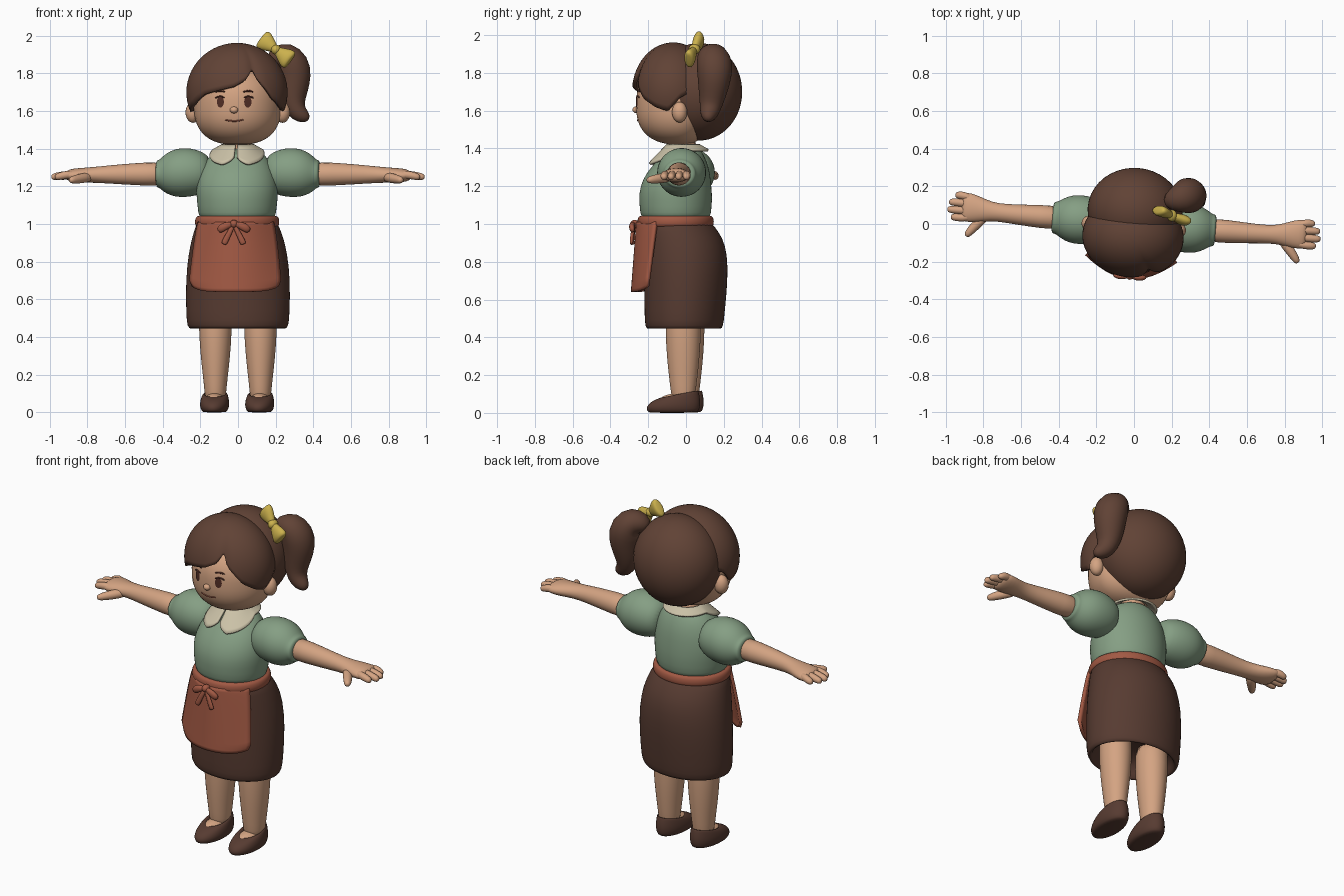
import bpy, bmesh, math
from mathutils import Vector, Matrix

YAW = Matrix.Rotation(math.radians(-4.6), 4, 'Z')   # whole figure is turned slightly


def mat(name, r, g, b):
    m = bpy.data.materials.new(name)
    m.diffuse_color = (r, g, b, 1)
    return m


HAIR = mat("hair brown", .118, .055, .036)
SKIRT = mat("skirt brown", .095, .044, .031)
SKIN = mat("skin", .66, .37, .225)
GREEN = mat("sage green", .235, .345, .23)
RUST = mat("terracotta", .36, .1, .057)
CREAM = mat("cream", .6, .54, .39)
YELLOW = mat("ribbon yellow", .6, .44, .075)
DARK = mat("eye brown", .08, .026, .018)
LIP = mat("lip brown", .33, .1, .06)


def finish(name, bm, material, subsurf=0, thick=0):
    bmesh.ops.recalc_face_normals(bm, faces=bm.faces)
    me = bpy.data.meshes.new(name)
    for f in bm.faces:
        f.smooth = True
    bm.to_mesh(me)
    bm.free()
    me.transform(YAW)
    me.materials.append(material)
    ob = bpy.data.objects.new(name, me)
    bpy.context.collection.objects.link(ob)
    if thick:
        md = ob.modifiers.new("thickness", 'SOLIDIFY')
        md.thickness, md.offset = thick, 0
    if subsurf:
        md = ob.modifiers.new("smooth", 'SUBSURF')
        md.levels = md.render_levels = subsurf
    return ob


def tube(name, pts, material, axis=None, flat=(0, 1, 0), n=20, shape=None):
    """Loft of ellipses (x, y, z, ra, rb); rb lies along 'flat'."""
    bm = bmesh.new()
    P = [Vector(p[:3]) for p in pts]
    rings = []
    for i, p in enumerate(pts):
        t = Vector(axis) if axis else (P[min(i + 1, len(P) - 1)] - P[max(i - 1, 0)]).normalized()
        a = t.cross(Vector(flat)).normalized()
        b = a.cross(t).normalized()
        ring = []
        for k in range(n):
            w = math.tau * k / n
            v = P[i] + a * p[3] * math.cos(w) + b * p[-1] * math.sin(w)
            ring.append(bm.verts.new(shape(v) if shape else v))
        rings.append(ring)
    for r0, r1 in zip(rings, rings[1:]):
        for k in range(n):
            bm.faces.new((r0[k], r0[(k + 1) % n], r1[(k + 1) % n], r1[k]))
    bm.faces.new(rings[0])
    bm.faces.new(rings[-1])
    return finish(name, bm, material, 1)


def ball(name, c, r, material, shape=None, u=32, v=20):
    bm = bmesh.new()
    bmesh.ops.create_uvsphere(bm, u_segments=u, v_segments=v, radius=1)
    for q in bm.verts:
        d = shape(q.co) if shape else q.co
        q.co = Vector(c) + Vector((d.x * r[0], d.y * r[1], d.z * r[2]))
    return finish(name, bm, material)


def grid(name, fn, nu, nv, material, thick):
    bm = bmesh.new()
    g = [[bm.verts.new(fn(i / nu, j / nv)) for j in range(nv + 1)] for i in range(nu + 1)]
    for i in range(nu):
        for j in range(nv):
            bm.faces.new((g[i][j], g[i + 1][j], g[i + 1][j + 1], g[i][j + 1]))
    bmesh.ops.remove_doubles(bm, verts=bm.verts, dist=1e-5)
    return finish(name, bm, material, 0, thick)


def lerp(table, x):
    for (x0, y0), (x1, y1) in zip(table, table[1:]):
        if x <= x1:
            return y0 + (y1 - y0) * (x - x0) / (x1 - x0)
    return table[-1][1]


Z, X = (0, 0, 1), (1, 0, 0)

# Head: ellipsoid with full cheeks and a flatter back
HC, HR = (0, -.03, 1.63), (.232, .235, .21)


def width_at(z):
    return max(0, 1 - abs(z) ** 2.5) ** .4


def head_shape(c):
    l = math.hypot(c.x, c.y)
    k = width_at(c.z) / l if l > 1e-5 else 0
    return Vector((c.x * k, c.y * k * (.7 if c.y > 0 else 1), c.z))


def on_face(x, z, lift=.004):
    s = width_at((z - HC[2]) / HR[2])
    return (x, HC[1] - HR[1] * math.sqrt(max(0, s * s - (x / HR[0]) ** 2)) - lift, z)


ball("head", HC, HR, SKIN, head_shape, 40, 28)
ball("nose", (0, -.264, 1.605), (.022, .02, .018), SKIN, u=16, v=10)
tube("neck", [(0, -.015, 1.34, .075), (0, -.015, 1.47, .08)], SKIN, Z)

# Face details
for s in (-1, 1):
    bm = bmesh.new()
    c = bm.verts.new(on_face(s * .073, 1.648))
    rim = [bm.verts.new(on_face(s * .073 + .019 * math.cos(math.tau * k / 20),
                                1.648 + .03 * math.sin(math.tau * k / 20))) for k in range(20)]
    for k in range(20):
        bm.faces.new((c, rim[k], rim[(k + 1) % 20]))
    finish("eye", bm, DARK)
    tube("eyelash", [on_face(s * x, z, .001) + (.005,) for x, z in
                     ((.05, 1.668), (.07, 1.679), (.09, 1.675), (.104, 1.668))], DARK, n=8)
    tube("eyebrow", [on_face(s * x, z, .001) + (r,) for x, z, r in
                     ((.045, 1.7, .004), (.075, 1.709, .007), (.105, 1.7, .004))], DARK, n=8)
    ball("ear", (s * .238, -.015, 1.592), (.04, .04, .055), SKIN, u=20, v=14)
tube("mouth", [on_face(x, 1.545 + 3.5 * x * x, .0) + (.0045,) for x in (-.052, -.03, 0, .03, .052)], LIP, n=8)

# Hair: round back, swept fringe with a side parting
ball("back_hair", (0, .07, 1.70), (.252, .228, .258), HAIR, None, 40, 28)
EDGE = [(-180, 1.72), (-120, 1.7), (-105, 1.67), (-88, 1.595), (-60, 1.635), (-37, 1.69), (0, 1.73),
        (14, 1.765), (25, 1.83), (31, 1.76), (50, 1.665), (70, 1.62), (88, 1.6), (105, 1.67), (120, 1.7), (180, 1.72)]


def fringe(u, v):
    deg = -180 + 360 * u
    th = v * math.acos((lerp(EDGE, deg) - 1.70) / .258)
    k = math.sin(th) * (1 - .06 * v * math.exp(-((deg - 26) / 7) ** 2))
    a = math.radians(deg)
    return (.258 * k * math.sin(a), -.068 - .207 * k * math.cos(a), 1.698 + .252 * math.cos(th))


grid("fringe", fringe, 96, 16, HAIR, .022)

# Ponytail and ribbon
tube("ponytail", [(.16, .13, 1.86, .03), (.19, .14, 1.885, .06), (.235, .16, 1.895, .085), (.275, .175, 1.85, .098),
                  (.287, .175, 1.78, .092), (.28, .165, 1.70, .077), (.283, .155, 1.63, .06),
                  (.31, .148, 1.585, .05), (.35, .145, 1.565, .033), (.368, .145, 1.562, .012)], HAIR)
bow = Vector((.197, .06, 1.925))
for s in (-1, 1):
    d = Vector((.8, -.25, -.6)) * s
    tube("hair_ribbon", [tuple(bow + d * t) + (ra, rb) for t, ra, rb in
                         ((0, .022, .018), (.03, .032, .024), (.07, .056, .032), (.095, .055, .028), (.1, .04, .014))],
         YELLOW, n=12)
ball("ribbon_knot", bow, (.027, .032, .027), YELLOW, u=12, v=8)

# Blouse
tube("blouse", [(0, -.055, 1.0, .2, .18), (0, -.055, 1.06, .207, .188), (0, -.055, 1.13, .216, .195),
                (0, -.055, 1.2, .22, .19), (0, -.04, 1.28, .2, .166), (0, -.02, 1.34, .167, .127),
                (0, -.015, 1.38, .13, .1), (0, -.015, 1.405, .085, .082)], GREEN, Z, n=32)


def collar(u, v):
    deg = 3 + 354 * u
    f = max(0, math.cos(math.radians(deg)))
    reach = v * min(1, .35 + .65 * math.sqrt(min(deg, 360 - deg) / 22))   # rounded front tips
    r = .083 + (.05 + .057 * f) * reach
    a = math.radians(deg)
    return (r * math.sin(a), -.015 - r * math.cos(a), 1.418 - (.028 + .08 * f) * reach)


grid("collar", collar, 72, 6, CREAM, .012)

# Arms, sleeves and hands
for s in (-1, 1):
    def side(pts):
        return [(s * p[0],) + p[1:] for p in pts]
    tube("puff_sleeve", side([(.14, 0, 1.27, .08), (.19, 0, 1.272, .113), (.25, 0, 1.274, .13), (.31, 0, 1.272, .132),
                              (.36, 0, 1.27, .12), (.4, 0, 1.267, .094), (.415, 0, 1.266, .076, .085),
                              (.432, 0, 1.266, .074, .085), (.436, 0, 1.266, .055)]), GREEN, X, n=24)
    tube("arm", side([(.38, 0, 1.265, .066), (.5, 0, 1.265, .062), (.62, 0, 1.264, .054), (.73, .003, 1.262, .045, .047),
                      (.79, .008, 1.26, .041, .058), (.85, .015, 1.258, .039, .075),
                      (.9, .018, 1.258, .034, .08), (.92, .018, 1.258, .018, .065)]), SKIN, X)
    for y, x in ((.078, .958), (.039, .988), (-.001, .994), (-.04, .972)):
        tube("finger", side([(.86, y * .8, 1.262, .02), (.91, y, 1.262, .023), (x - .02, y, 1.252, .021),
                             (x - .006, y, 1.25, .016), (x, y, 1.25, .007)]), SKIN, X, n=10)
    tube("thumb", side([(.78, -.01, 1.25, .026), (.825, -.06, 1.243, .028), (.862, -.105, 1.236, .023),
                        (.878, -.128, 1.233, .018), (.884, -.136, 1.232, .008)]), SKIN, flat=Z, n=12)

# Skirt with a hollow hem
tube("skirt", [(0, -.01, .56, .2, .15), (0, -.01, .46, .235, .175), (0, -.01, .44, .252, .192), (0, -.01, .455, .27, .207),
               (0, -.008, .52, .276, .212), (0, 0, .7, .279, .222), (0, -.004, .84, .264, .224),
               (0, -.02, .93, .243, .214), (0, -.045, .99, .222, .193), (0, -.055, 1.03, .2, .175)], SKIRT, Z, n=36)

# Apron: waistband, panel, tied bow
tube("waistband", [(0, -.055, .98, .2, .18), (0, -.055, .985, .217, .196), (0, -.055, 1.0, .226, .204),
                   (0, -.055, 1.03, .224, .202), (0, -.055, 1.042, .214, .193), (0, -.055, 1.045, .2, .18)], RUST, Z, n=36)


def apron(u, v):
    u = 2 * u - 1
    w = .195 + .048 * v ** .7 - .018 * max(0, v - .9) / .1 * abs(u)
    return (u * w, -.255 - .028 * v + (.115 - .015 * v) * u * u, 1.01 - v * (.37 - .03 * abs(u) ** 5))


grid("apron_panel", apron, 24, 20, RUST, .018)
ball("apron_knot", (0, -.272, 1.0), (.022, .025, .022), RUST, u=16, v=10)
for s in (-1, 1):
    tube("apron_bow_loop", [(0, -.275, 1.0, .01), (s * .035, -.285, .995, .02, .015), (s * .065, -.283, .978, .024, .016),
                            (s * .085, -.275, .962, .014, .01)], RUST, n=12)
    tube("apron_bow_tail", [(0, -.275, 1.0, .012, .01), (s * .025, -.283, .95, .014, .01),
                            (s * .05, -.286, .9, .018, .01), (s * .053, -.286, .892, .012, .008)], RUST, n=12)

# Legs, feet and slip-on shoes
for s in (-1, 1):
    x = s * .12
    tube("leg", [(x, -.005, .04, .05, .055), (x, -.005, .11, .058, .066), (x, -.005, .18, .065, .075),
                 (x, -.005, .3, .079, .088), (x, -.005, .43, .088, .095), (x, -.005, .6, .09, .095)], SKIN, Z, n=24)
    ball("foot", (x, -.035, .065), (.052, .095, .038), SKIN, u=24, v=14)

    def heel_up(v):
        return Vector((v.x, v.y, v.z * (.75 + .6 * (v.y + .2) / .28)))
    tube("shoe", [(x, -.058, 0, .055, .12), (x, -.058, .006, .068, .136), (x, -.058, .03, .078, .144),
                  (x, -.055, .055, .077, .14), (x, -.045, .078, .071, .124), (x, -.025, .09, .063, .1),
                  (x, -.018, .088, .055, .086), (x, -.018, .06, .045, .075)], SKIRT, Z, n=28, shape=heel_up)
